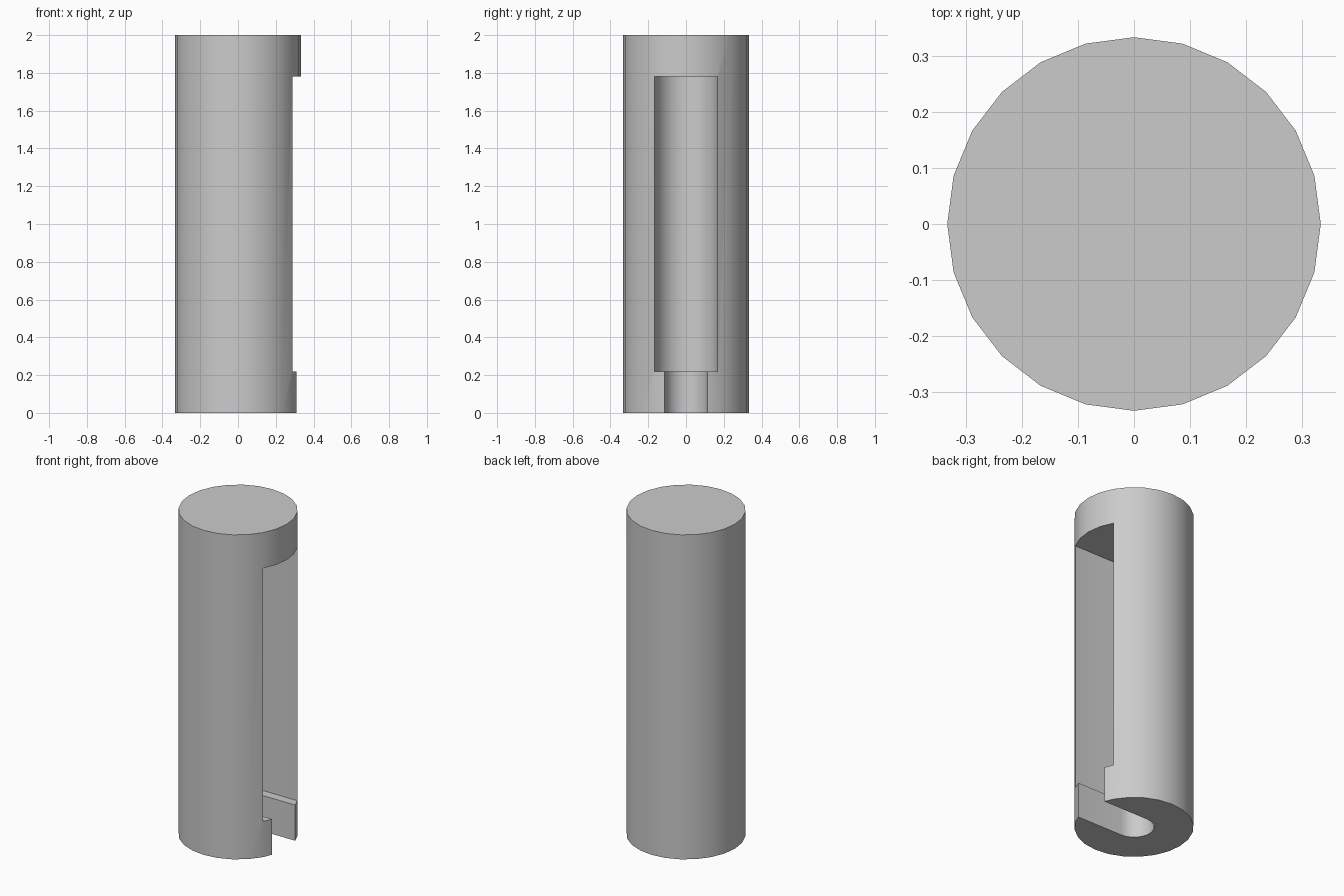
import bpy, bmesh
from math import cos, sin, pi, radians

if "Cube" in bpy.data.objects:
    bpy.data.objects.remove(bpy.data.objects["Cube"])

RADIUS, HEIGHT = 0.333, 2.0


def prism(name, outline, z0, z1):
    """Extrude a closed xy outline from z0 to z1."""
    bm = bmesh.new()
    base = bm.faces.new([bm.verts.new((x, y, z0)) for x, y in outline])
    top = bmesh.ops.extrude_face_region(bm, geom=[base])["geom"]
    bmesh.ops.translate(bm, vec=(0, 0, z1 - z0),
                        verts=[v for v in top if isinstance(v, bmesh.types.BMVert)])
    bmesh.ops.recalc_face_normals(bm, faces=bm.faces)
    mesh = bpy.data.meshes.new(name)
    bm.to_mesh(mesh)
    bm.free()
    obj = bpy.data.objects.new(name, mesh)
    bpy.context.collection.objects.link(obj)
    return obj


def slot_outline(r, reach=0.6, steps=12):
    """U shape: round end about the axis, open towards +x."""
    arc = [(r * cos(pi / 2 + pi * i / steps), r * sin(pi / 2 + pi * i / steps))
           for i in range(steps + 1)]
    return [(reach, r)] + arc + [(reach, -r)]


# Solid round body
circle = [(RADIUS * cos(2 * pi * i / 24), RADIUS * sin(2 * pi * i / 24)) for i in range(24)]
body = prism("slotted_cylinder", circle, 0, HEIGHT)

# Wide chamber, then the narrower slot through the floor
for name, r, z0, z1 in (("chamber_cutter", 0.167, 0.22, 1.78),
                        ("floor_slot_cutter", 0.113, -0.1, 0.5)):
    cutter = prism(name, slot_outline(r), z0, z1)
    cutter.hide_render = True
    mod = body.modifiers.new(name, "BOOLEAN")
    mod.operation, mod.solver, mod.object = "DIFFERENCE", "EXACT", cutter
    bpy.context.view_layer.objects.active = body
    body.select_set(True)
    bpy.ops.object.modifier_apply(modifier=name)
    bpy.data.objects.remove(cutter)

# Smooth round walls, crisp slot edges
bpy.ops.object.shade_smooth_by_angle(angle=radians(30))
